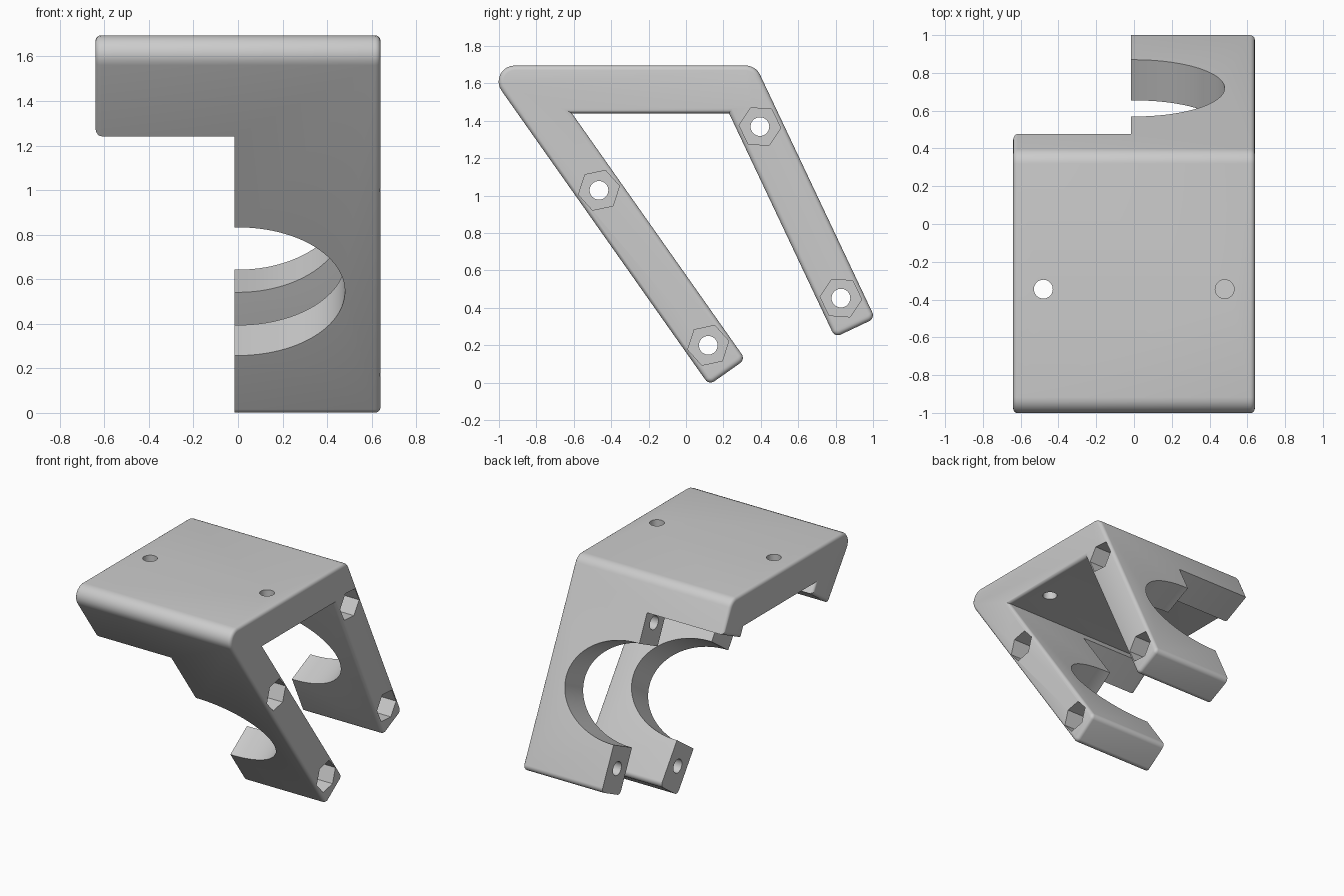
import bpy, bmesh, math
from mathutils import Vector

HALF_W, CUT_X = 0.64, -0.015
TOP, UNDER, THICK, EDGE = 1.695, 1.44, 0.238, 0.025

if "Cube" in bpy.data.objects:
    bpy.data.objects.remove(bpy.data.objects["Cube"], do_unlink=True)

grey = bpy.data.materials.new("light_grey_plastic")
grey.use_nodes = True
grey.diffuse_color = (0.6, 0.6, 0.6, 1)
grey.node_tree.nodes["Principled BSDF"].inputs["Base Color"].default_value = (0.6, 0.6, 0.6, 1)


def rounded(corners, steps=8):
    """Replace each (point, radius) corner with a tangent arc."""
    out = []
    for i, (p, r) in enumerate(corners):
        if r == 0:
            out.append(p)
            continue
        a = (corners[i - 1][0] - p).normalized()
        b = (corners[(i + 1) % len(corners)][0] - p).normalized()
        half = a.angle(b) / 2
        centre = p + (a + b).normalized() * (r / math.sin(half))
        start = p + a * (r / math.tan(half)) - centre
        end = p + b * (r / math.tan(half)) - centre
        sweep = math.pi - 2 * half
        for k in range(steps + 1):
            t = k / steps
            out.append(centre + (start * math.sin((1 - t) * sweep)
                                 + end * math.sin(t * sweep)) / math.sin(sweep))
    return out


def ellipse(rx, ry, n, turn=0.0):
    angles = [math.radians(turn) + math.tau * i / n for i in range(n)]
    return [Vector((rx * math.cos(a), ry * math.sin(a))) for a in angles]


def prism(name, points, origin, u, v, sweep, edge=0.0):
    """Extrude a flat outline, optionally rounding the rims of both caps."""
    bm = bmesh.new()
    face = bm.faces.new([bm.verts.new(origin + u * p[0] + v * p[1]) for p in points])
    ext = bmesh.ops.extrude_face_region(bm, geom=[face], use_keep_orig=True)
    moved = [g for g in ext["geom"] if isinstance(g, bmesh.types.BMVert)]
    bmesh.ops.translate(bm, verts=moved, vec=sweep)
    bmesh.ops.recalc_face_normals(bm, faces=bm.faces)
    if edge:
        rims = [e for e in bm.edges
                if abs((e.verts[0].co - e.verts[1].co).dot(sweep)) < 1e-5]
        bmesh.ops.bevel(bm, geom=rims, offset=edge, segments=4, profile=0.5,
                        affect='EDGES', clamp_overlap=False)
    mesh = bpy.data.meshes.new(name)
    bm.to_mesh(mesh)
    bm.free()
    obj = bpy.data.objects.new(name, mesh)
    bpy.context.collection.objects.link(obj)
    mesh.materials.append(grey)
    return obj


X, Y, Z = Vector((1, 0, 0)), Vector((0, 1, 0)), Vector((0, 0, 1))


class Leg:
    """Leg line starting at the inner corner below the plate."""
    def __init__(self, y, run, drop, length, side, hex_turn):
        self.start = Vector((y, UNDER))
        self.down = Vector((run, -drop)).normalized()
        self.out = Vector((drop, run)).normalized() * side
        self.length, self.hex_turn = length, hex_turn

    def at(self, along, across):
        return self.start + self.down * along + self.out * across

    def top_corner(self):
        p = self.at(0, THICK)
        return p + self.down * ((TOP - p.y) / self.down.y)


front = Leg(-0.61, 0.576, 0.817, 1.61, -1, 12)
rear = Leg(0.23, 0.427, 0.904, 1.325, 1, -4)


def space(p, x=0.0):
    return Vector((x, p.x, p.y))


# Bracket body: plate and both legs in one profile
outline = rounded([
    (rear.top_corner(), 0.085), (rear.at(rear.length, THICK), 0.035),
    (rear.at(rear.length, 0), 0.035), (rear.start, 0),
    (front.start, 0), (front.at(front.length, 0), 0.035),
    (front.at(front.length, THICK), 0.035), (front.top_corner(), 0.085)])
body = prism("clamp_bracket", outline, X * -HALF_W, Y, Z, X * 2 * HALF_W, EDGE)

cutters = []
for leg in (front, rear):
    down, out = space(leg.down), space(leg.out)
    # Open half of the leg, leaving a short stub with a rounded corner
    stub, r = 0.075, 0.03
    pts = [Vector((CUT_X, stub))]
    for k in range(7):
        a = math.pi / 2 * k / 6
        pts.append(Vector((-HALF_W + r - r * math.sin(a), stub - r + r * math.cos(a))))
    pts += [Vector((-0.8, stub - r)), Vector((-0.8, 2)), Vector((CUT_X, 2))]
    cutters.append(prism("leg_cutter", pts, space(leg.at(0, -0.05)), X, down, out * 0.4))
    # Oval clamp bore
    centre = leg.length - 0.683
    cutters.append(prism("bore_cutter", ellipse(0.48, 0.352, 96),
                         space(leg.at(centre, -0.1)), X, down, out * 0.45))
    # Bolt holes with hexagonal nut pockets
    for offset in (-0.507, 0.507):
        spot = leg.at(centre + offset, THICK / 2)
        cutters.append(prism("bolt_cutter", ellipse(0.05, 0.05, 32),
                             space(spot, -0.1), Y, Z, X * 0.9))
        cutters.append(prism("nut_cutter", ellipse(0.112, 0.112, 6, leg.hex_turn),
                             space(spot, HALF_W - 0.18), Y, Z, X * 0.3))

# Mounting holes through the plate
for x in (-0.48, 0.48):
    cutters.append(prism("mount_cutter", ellipse(0.05, 0.05, 32),
                         Vector((x, -0.345, UNDER - 0.05)), X, Y, Z * 0.4))

bpy.ops.object.select_all(action='DESELECT')
bpy.context.view_layer.objects.active = body
body.select_set(True)
for cutter in cutters:
    cutter.hide_render = True
    mod = body.modifiers.new("cut", 'BOOLEAN')
    mod.operation, mod.solver, mod.object = 'DIFFERENCE', 'EXACT', cutter
    bpy.ops.object.modifier_apply(modifier=mod.name)
    bpy.data.objects.remove(cutter, do_unlink=True)
bpy.ops.object.shade_smooth_by_angle(angle=math.radians(30))
